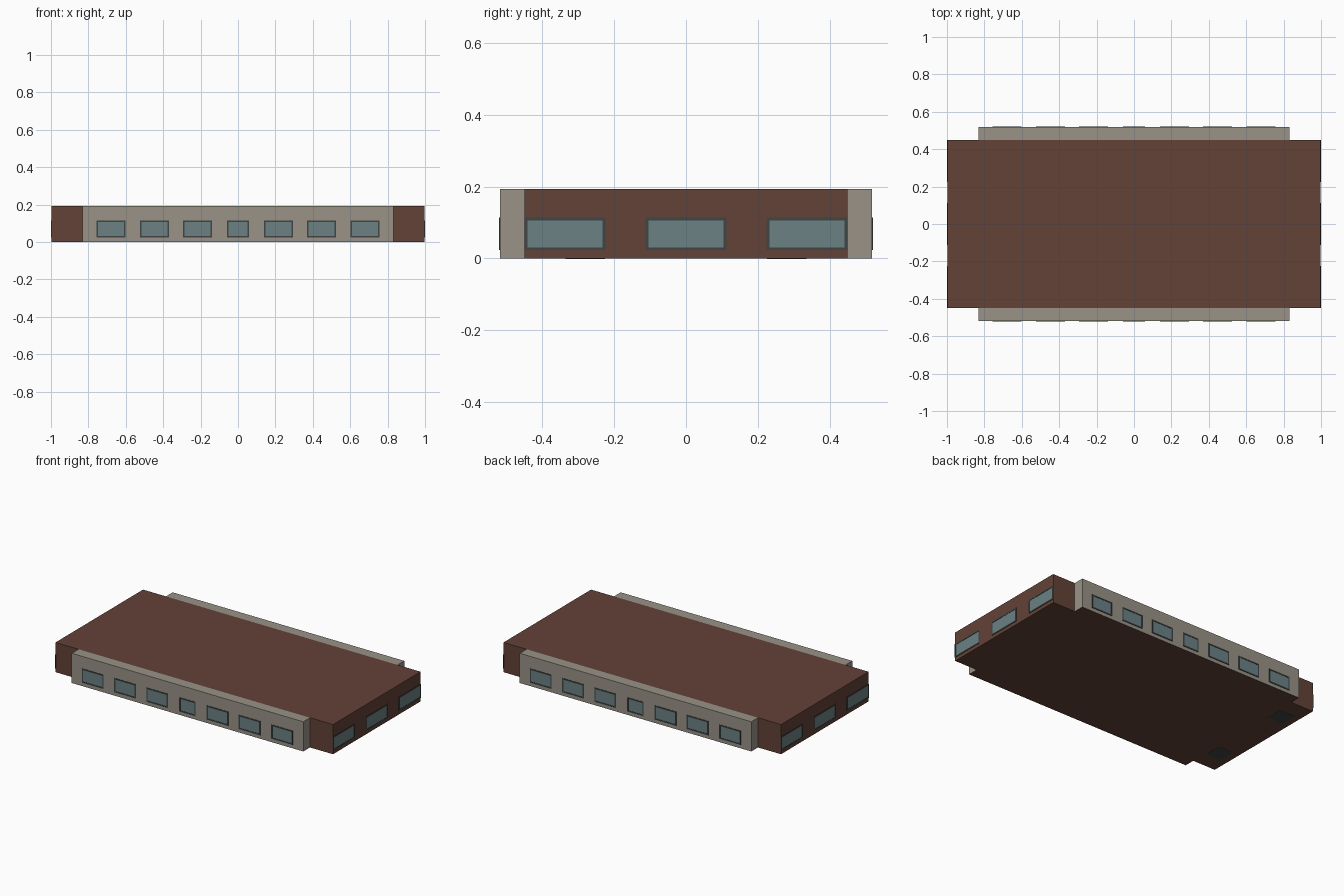
import bpy, bmesh, math
from mathutils import Matrix, Vector

if "Cube" in bpy.data.objects:
    bpy.data.objects.remove(bpy.data.objects["Cube"])


def material(name, rgb):
    m = bpy.data.materials.new(name)
    m.diffuse_color = (*rgb, 1)
    m.use_nodes = True
    m.node_tree.nodes["Principled BSDF"].inputs["Base Color"].default_value = m.diffuse_color
    return m


BROWN = material("brown_brick", (0.125, 0.054, 0.038))
GREY = material("grey_panel", (0.32, 0.29, 0.245))
GLASS = material("glass", (0.15, 0.22, 0.23))
FRAME = material("dark_frame", (0.05, 0.06, 0.06))
H = 0.193


def finish(bm, name, mats, matrix=Matrix.Identity(4)):
    me = bpy.data.meshes.new(name)
    bm.to_mesh(me)
    bm.free()
    ob = bpy.data.objects.new(name, me)
    for m in mats:
        me.materials.append(m)
    ob.matrix_world = matrix
    bpy.context.collection.objects.link(ob)
    return ob


def box(name, lo, hi, mats, underside=0, matrix=Matrix.Identity(4)):
    lo, hi = Vector(lo), Vector(hi)
    size = hi - lo
    bm = bmesh.new()
    bmesh.ops.create_cube(bm, size=1, matrix=Matrix.Translation((lo + hi) / 2)
                          @ Matrix.Diagonal((*size, 1)))
    bm.normal_update()
    for f in bm.faces:
        if f.normal.z < -0.5:
            f.material_index = underside
    return finish(bm, name, mats, matrix)


def window(name, u, width, wall, angle):
    """Framed pane on a wall at distance `wall`, facing -y, then turned by angle."""
    turn = Matrix.Rotation(angle, 4, 'Z')
    x0, x1, z0, z1 = u - width / 2, u + width / 2, 0.023, 0.114
    t = 0.008
    y0, y1 = -wall - 0.003, -wall + 0.002
    # frame ring: front face inset, opening removed, then the reveal added
    bm = bmesh.new()
    rings = []
    for d, y in ((0, y1), (0, y0), (t, y0), (t, y1)):
        rings.append([bm.verts.new((x, y, z)) for x, z in
                      ((x0 + d, z0 + d), (x1 - d, z0 + d), (x1 - d, z1 - d), (x0 + d, z1 - d))])
    for a, b in zip(rings, rings[1:] + rings[:1]):
        for i in range(4):
            j = (i + 1) % 4
            bm.faces.new((a[i], a[j], b[j], b[i]))
    bmesh.ops.recalc_face_normals(bm, faces=bm.faces)
    finish(bm, name + "_frame", [FRAME], turn)
    # glass pane
    box(name + "_pane", (x0 + t, -wall - 0.001, z0 + t), (x1 - t, y1, z1 - t),
        [GLASS], matrix=turn)


# main brick block
box("main_block", (-0.997, -0.449, 0), (0.997, 0.449, H), [BROWN])

# long facades with seven windows, front and back
for side, angle in (("front", 0), ("back", math.pi)):
    box(side + "_facade", (-0.832, -0.518, 0), (0.832, -0.449, H), [GREY, BROWN],
        underside=1, matrix=Matrix.Rotation(angle, 4, 'Z'))
    for i, u in enumerate((-0.68, -0.447, -0.217, 0, 0.217, 0.447, 0.68)):
        window(f"{side}_window_{i}", u, 0.118 if u == 0 else 0.155, 0.518, angle)

# end walls with three wide windows each
for side, angle in (("right", math.pi / 2), ("left", -math.pi / 2)):
    for i, u in enumerate((-0.337, 0, 0.337)):
        window(f"{side}_window_{i}", u, 0.225, 0.997, angle)

# small dark pads under the left end
for y in (-0.28, 0.28):
    box("floor_pad", (-0.95, y - 0.055, -0.001), (-0.84, y + 0.055, 0.002), [FRAME])
